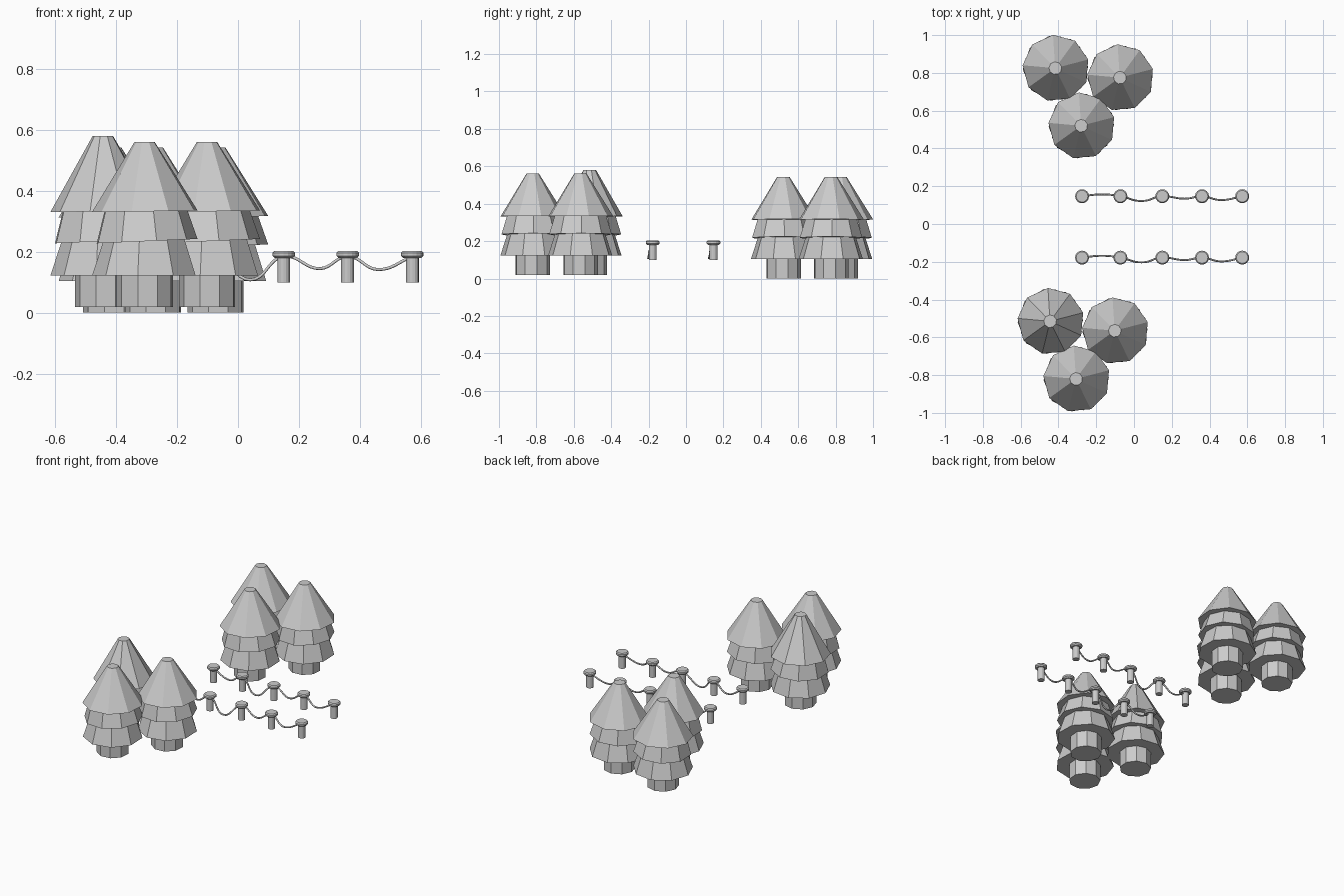
import bpy, bmesh
from math import sin, cos, pi, radians
from mathutils import Matrix

if "Cube" in bpy.data.objects:
    bpy.data.objects.remove(bpy.data.objects["Cube"])


def add_stack(bm, rings, sides, start=0.0, tilt=0.0):
    """Closed faceted solid from (radius, z) rings, tilted about its own middle."""
    zm = (rings[0][1] + rings[-1][1]) / 2
    m = (Matrix.Translation((0, 0, zm)) @ Matrix.Rotation(-tilt, 4, 'Y')
         @ Matrix.Translation((0, 0, -zm)))
    loops = []
    for r, z in rings:
        loops.append([bm.verts.new((r * cos(start + 2 * pi * i / sides),
                                    r * sin(start + 2 * pi * i / sides), z))
                      for i in range(sides)])
    for a, b in zip(loops, loops[1:]):
        for i in range(sides):
            j = (i + 1) % sides
            bm.faces.new((a[i], a[j], b[j], b[i]))
    bm.faces.new(loops[0][::-1])
    bm.faces.new(loops[-1])
    bmesh.ops.transform(bm, matrix=m, space=Matrix.Identity(4),
                        verts=[v for l in loops for v in l])


def make_object(name, bm, location):
    mesh = bpy.data.meshes.new(name)
    bm.to_mesh(mesh)
    bm.free()
    ob = bpy.data.objects.new(name, mesh)
    ob.location = location
    bpy.context.collection.objects.link(ob)
    return ob


def pine_tree(name, x, y, z, extra=0.0):
    bm = bmesh.new()
    # trunk
    add_stack(bm, [(0.094, 0), (0.094, 0.13)], 9, radians(95))
    # two skirts and the tall crown, each turned a little
    add_stack(bm, [(0.174, 0.105), (0.135, 0.225)], 9, radians(102))
    add_stack(bm, [(0.17, 0.217), (0.137, 0.325)], 9, radians(82), radians(2.5))
    add_stack(bm, [(0.177, 0.315), (0.034, 0.543 + extra)], 9, radians(95), radians(0.8))
    make_object(name, bm, (x, y, z))


# tree clusters on both sides of the path
for group, gx, gy, gz, extra in (("back", 0, 0, 0, 0), ("front", -0.027, -1.34, 0.018, 0.02)):
    for i, (x, y) in enumerate(((-0.415, 0.825), (-0.073, 0.775), (-0.278, 0.52))):
        pine_tree(f"{group}_tree_{i + 1}", x + gx, y + gy, gz, extra if i == 0 else 0)

# rope fences
post_x = (-0.275, -0.072, 0.15, 0.36, 0.573)
sags = ((-0.17, 0.01, 0.135), (0.04, -0.025, 0.108), (0.27, -0.013, 0.145), (0.46, -0.02, 0.142))

for row, y in (("back", 0.147), ("front", -0.178)):
    for i, x in enumerate(post_x):
        bm = bmesh.new()
        # post and its bevelled cap
        add_stack(bm, [(0.021, 0.1), (0.021, 0.19)], 16)
        add_stack(bm, [(0.030, 0.180), (0.037, 0.187), (0.037, 0.197), (0.031, 0.203)], 16)
        make_object(f"{row}_post_{i + 1}", bm, (x, y, 0))

    # sagging rope threaded from post to post
    pts = [(post_x[0], 0, 0.185)]
    for (sx, dy, z), px in zip(sags, post_x[1:]):
        pts += [(sx, dy, z), (px, 0, 0.185)]
    curve = bpy.data.curves.new(f"{row}_rope", 'CURVE')
    curve.dimensions = '3D'
    curve.bevel_depth = 0.005
    curve.bevel_resolution = 2
    curve.resolution_u = 8
    curve.use_fill_caps = True
    spline = curve.splines.new('BEZIER')
    spline.bezier_points.add(len(pts) - 1)
    for bp, p in zip(spline.bezier_points, pts):
        bp.co = p
        bp.handle_left_type = bp.handle_right_type = 'AUTO'
    rope = bpy.data.objects.new(f"{row}_rope", curve)
    rope.location = (0, y, 0)
    bpy.context.collection.objects.link(rope)
